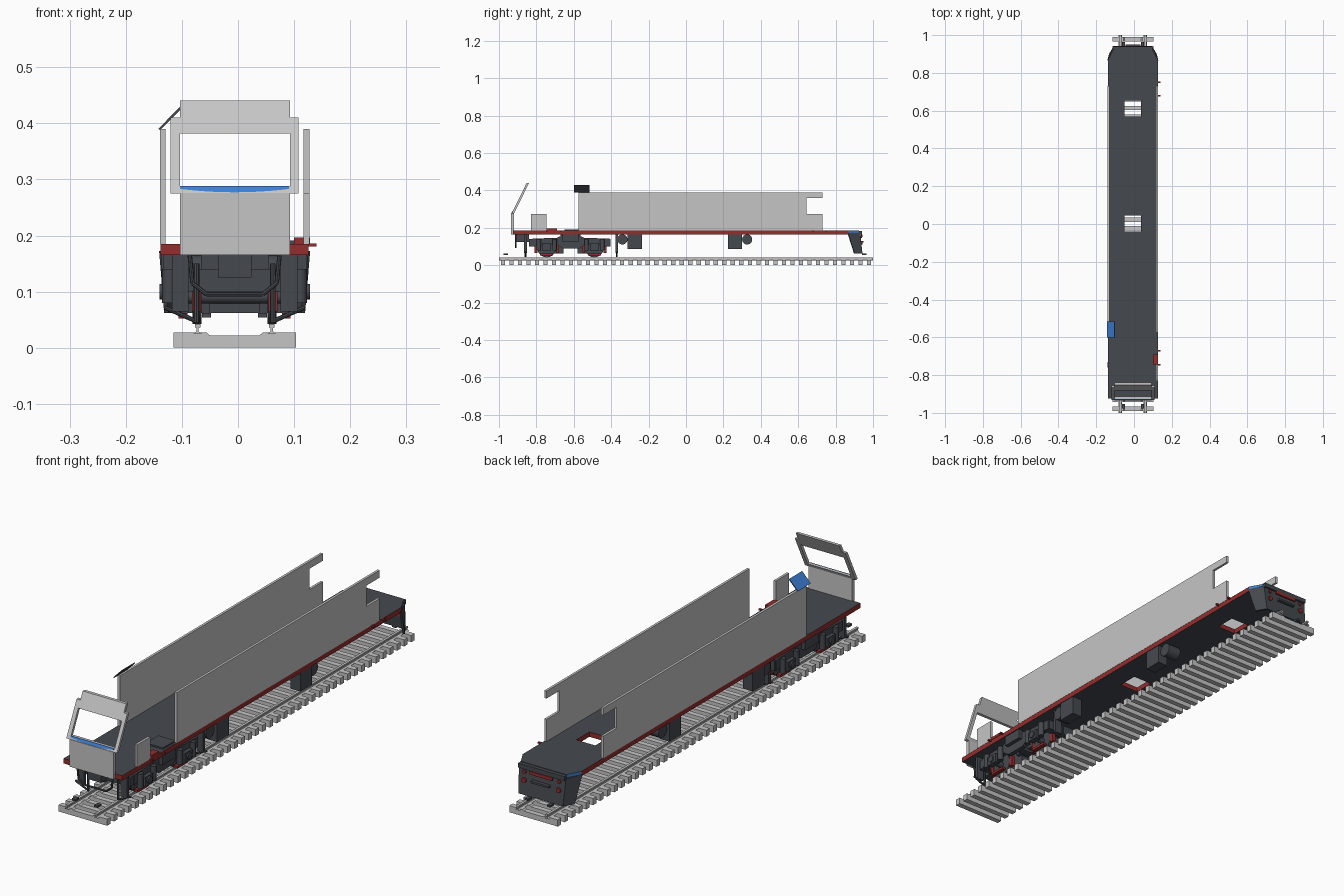
import bpy, bmesh, math
from mathutils import Matrix, Vector

old = bpy.data.objects.get("Cube")
if old:
    bpy.data.objects.remove(old, do_unlink=True)

MID = -0.006  # centre line of the vehicle


def material(name, rgb):
    m = bpy.data.materials.new(name)
    m.use_nodes = True
    m.diffuse_color = (*rgb, 1)
    m.node_tree.nodes["Principled BSDF"].inputs["Base Color"].default_value = (*rgb, 1)
    return m


GREY = material("light grey", (0.56, 0.56, 0.56))
DARK = material("charcoal", (0.06, 0.067, 0.078))
RED = material("dark red", (0.3, 0.026, 0.026))
BLUE = material("blue", (0.045, 0.21, 0.66))


def finish(name, bm, *mats):
    bmesh.ops.recalc_face_normals(bm, faces=bm.faces)
    me = bpy.data.meshes.new(name)
    bm.to_mesh(me)
    bm.free()
    ob = bpy.data.objects.new(name, me)
    bpy.context.collection.objects.link(ob)
    for m in mats:
        me.materials.append(m)
    return ob


def box(name, x, y, z, mat):
    """Box from (low, high) pairs."""
    bm = bmesh.new()
    size = [b - a for a, b in (x, y, z)]
    mid = [(a + b) / 2 for a, b in (x, y, z)]
    bmesh.ops.create_cube(bm, size=1, matrix=Matrix.Translation(mid) @ Matrix.Diagonal((*size, 1)))
    return finish(name, bm, mat)


def plate(name, polys, place, push, *mats):
    """Flat outline made of joined polygons, placed in space and thickened."""
    bm = bmesh.new()
    for p in polys:
        bm.faces.new([bm.verts.new(place(a, b)) for a, b in p])
    bmesh.ops.remove_doubles(bm, verts=bm.verts, dist=1e-5)
    out = bmesh.ops.extrude_face_region(bm, geom=bm.faces[:])
    new = [v for v in out["geom"] if isinstance(v, bmesh.types.BMVert)]
    bmesh.ops.translate(bm, verts=new, vec=push)
    return finish(name, bm, *mats)


def rect(a, b, c, d):
    return [(a, c), (b, c), (b, d), (a, d)]


def rod(name, p, q, r, mat, sides=20):
    p, q = Vector(p), Vector(q)
    bm = bmesh.new()
    turn = (q - p).to_track_quat('Z', 'Y').to_matrix().to_4x4()
    bmesh.ops.create_cone(bm, cap_ends=True, segments=sides, radius1=r, radius2=r,
                          depth=(q - p).length, matrix=Matrix.Translation((p + q) / 2) @ turn)
    ob = finish(name, bm, mat)
    for f in ob.data.polygons:
        f.use_smooth = len(f.vertices) == 4 and sides > 8
    return ob


def pair(s, inner, outer):
    """x range on one side of the centre line."""
    return sorted((MID + s * inner, MID + s * outer))


SIDES = (("left", 1), ("right", -1))

# Track: sleepers with raised ends, two rails
sleeper = [(-.109, 0), (.109, 0), (.109, .027), (.05, .027), (.044, .022),
           (-.044, .022), (-.05, .027), (-.109, .027)]
for i in range(44):
    y = -.978 + i * 1.956 / 43
    plate(f"sleeper_{i + 1}", [sleeper], lambda a, b: (MID + a, y - .011, b), (0, .022, 0), GREY)
rail = [(-.009, .025), (.009, .025), (.002, .029), (.002, .035), (.005, .036),
        (.005, .042), (-.005, .042), (-.005, .036), (-.002, .035), (-.002, .029)]
for side, s in SIDES:
    plate(f"rail_{side}", [rail], lambda a, b: (MID + s * .066 + a, -1, b), (0, 2, 0), GREY)

# Deck with two hatch openings and chamfered rear corners
xs = [-.138, -.108, -.05, .036, .096, .126]
ys = [-.925, -.04, .045, .57, .655, .87, .925]
cells = []
for i in range(5):
    for j in range(6):
        if not (i == 2 and j in (1, 3)) and not (i in (0, 4) and j == 5):
            cells.append(rect(xs[i], xs[i + 1], ys[j], ys[j + 1]))
cells += [[(xs[0], .87), (xs[1], .87), (xs[1], .925)], [(xs[4], .87), (xs[5], .87), (xs[4], .925)]]
deck = plate("deck", cells, lambda a, b: (a, b, .165), (0, 0, .02), DARK, RED, BLUE)
for f in deck.data.polygons:
    n, c = f.normal, f.center
    if abs(n.z) < .5 and c.y < .92:
        f.material_index = 2 if c.y > .872 else 1

# Side walls with the rear window notch
wall = [rect(-.575, .645, .185, .275), rect(-.575, .645, .275, .36), rect(-.575, .645, .36, .39),
        rect(.645, .73, .185, .275), rect(.645, .73, .36, .39)]
for side, s in SIDES:
    x = pair(s, .123, .133)
    plate(f"side_wall_{side}", wall, lambda a, b: (x[0], a, b), (.01, 0, 0), GREY)
box("door_panel", (.117, .127), (-.83, -.745), (.185, .275), GREY)

# Tilted side flap, blue outside
flap = plate("roof_flap", [[(-.142, .39), (-.103, .43), (-.101, .426), (-.139, .388)]],
             lambda a, b: (a, -.6, b), (0, .083, 0), DARK, BLUE)
for f in flap.data.polygons:
    if f.normal.z > .5 and f.normal.x < -.4:
        f.material_index = 1

# Front cab: lower panel, leaning window frame, blue sill
box("cab_lower_panel", (-.103, .093), (-.935, -.92), (.165, .276), GREY)


def lean(x, z):
    return (x, -.933 + (z - .275) * .49, z)


frame = [rect(a, b, c, d) for a, b in ((-.12, -.103), (.093, .108))
         for c, d in ((.275, .287), (.287, .382), (.382, .41))]
frame += [rect(-.103, .093, c, d) for c, d in ((.275, .287), (.382, .41), (.41, .441))]
plate("cab_window_frame", frame, lean, (0, .013, 0), GREY)
arc = [(MID + 1 + .0 - 1 + .097 * t / 6, .277 + .006 * (t / 6) ** 2) for t in range(-6, 7)]
plate("cab_blue_sill", [arc + [(.091, .288), (-.103, .288)]], lean, (0, -.002, 0), BLUE)

# Rear apron: tapering end face with chamfered wings
bm = bmesh.new()
top = [(-.131, .865), (-.104, .928), (.104, .928), (.131, .865)]
low = [(-.122, .9), (-.098, .94), (.098, .94), (.122, .9)]
rows = [[bm.verts.new((MID + x, y, z)) for x, y in row] for row, z in ((top, .172), (low, .062))]
for i in range(3):
    bm.faces.new((rows[0][i], rows[0][i + 1], rows[1][i + 1], rows[1][i]))
apron = finish("rear_apron", bm, DARK)
thick = apron.modifiers.new("thickness", "SOLIDIFY")
thick.thickness = .008
thick.offset = 0
box("rear_top_band", (-.11, .098), (.92, .94), (.165, .183), DARK)
box("rear_red_strip", (-.056, .044), (.936, .943), (.152, .165), RED)
box("rear_handle", (-.046, .034), (.935, .95), (.122, .13), DARK)
for side, s in SIDES:
    x = MID + s * .078
    rod(f"tail_lamp_{side}", (x, .93, .12), (x, .943, .12), .01, RED)
    rod(f"upper_lamp_{side}", (x, .93, .153), (x, .94, .153), .007, RED)

# Bogie under the front end
AXLES = (-.745, -.49)
side_frame = [(-.82, .1), (-.82, .142), (-.69, .147), (-.66, .16), (-.575, .16), (-.545, .147),
              (-.41, .142), (-.41, .1), (-.54, .112), (-.57, .09), (-.66, .09), (-.69, .112)]
for side, s in SIDES:
    x = pair(s, .092, .112)
    plate(f"bogie_frame_{side}", [side_frame], lambda a, b: (x[0], a, b), (.02, 0, 0), DARK)
    box(f"bogie_bolster_{side}", pair(s, .08, .128), (-.66, -.575), (.125, .184), DARK)
    for n, y in enumerate(AXLES, 1):
        box(f"axle_box_{side}_{n}", pair(s, .105, .128), (y - .024, y + .024), (.08, .118), DARK)
        w = pair(s, .059, .075)
        rod(f"wheel_{side}_{n}", (w[0], y, .091), (w[1], y, .091), .049, DARK, 32)
        rod(f"axle_cap_{side}_{n}", (MID + s * .12, y, .1), (MID + s * .134, y, .1), .014, DARK)
        box(f"brake_bar_{side}_{n}", pair(s, .084, .1), (y - .035, y + .035), (.052, .062), RED)
        for k, d in enumerate((-.042, .042), 1):
            rod(f"spring_{side}_{n}_{k}", (MID + s * .117, y + d, .08),
                (MID + s * .117, y + d, .14), .012, DARK, 12)
            box(f"brake_shoe_{side}_{n}_{k}", pair(s, .06, .076),
                (y + d * 1.35 - .008, y + d * 1.35 + .008), (.065, .11), RED)
    # Rail guards and their braces
    for n, y in enumerate((-.858, -.37), 1):
        box(f"guard_post_{side}_{n}", pair(s, .082, .112), (y - .007, y + .007), (.065, .165), DARK)
        rod(f"guard_brace_{side}_{n}", (MID + s * .125, y, .072), (MID + s * .07, y, .048), .004, DARK, 8)
        rod(f"sand_pipe_{side}_{n}", (MID + s * .068, y, .045), (MID + s * .068, y, .15), .005, DARK, 8)
for n, y in enumerate(AXLES, 1):
    rod(f"axle_{n}", (MID - .11, y, .091), (MID + .11, y, .091), .012, DARK)
for n, y in enumerate((-.825, -.6175, -.42), 1):
    box(f"bogie_crossbeam_{n}", (MID - .11, MID + .11), (y - .015, y + .015), (.1, .14), DARK)
for n, y in enumerate((-.7, -.535), 1):
    box(f"traction_motor_{n}", (MID - .045, MID + .045), (y - .045, y + .045), (.062, .135), DARK)
box("bogie_pivot", (MID - .06, MID + .06), (-.67, -.565), (.11, .166), DARK)
box("deck_cover", (.04, .117), (-.65, -.57), (.184, .191), DARK)

# Front pipe hoop and coupler block
hoop = [(-.08, .165), (-.075, .115), (-.05, .095), (.05, .095), (.075, .115), (.08, .165)]
for i in range(5):
    (a, b), (c, d) = hoop[i], hoop[i + 1]
    rod(f"front_hoop_{i + 1}", (MID + a, -.91, b), (MID + c, -.91, d), .004, DARK, 8)
box("coupler_block", (MID - .03, MID + .03), (-.915, -.84), (.125, .165), DARK)

# Underfloor equipment, track magnets, edge handles
for side, s in SIDES:
    for n, (y0, y1, cy) in enumerate(((-.312, -.235, -.34), (.225, .3, .327)), 1):
        box(f"equipment_box_{side}_{n}", pair(s, .085, .13), (y0, y1), (.088, .166), DARK)
        rod(f"air_tank_{side}_{n}", (MID + s * .06, cy, .138), (MID + s * .118, cy, .138), .027, DARK, 24)
    for end, y in (("front", -.965), ("rear", .952)):
        box(f"track_magnet_{side}_{end}", pair(s, .042, .058), (y - .012, y + .012), (.054, .062), DARK)
for n, y in enumerate((-.745, -.67, .68, .75), 1):
    box(f"edge_handle_{n}", (.125, .14), (y - .004, y + .004), (.18, .186), RED)
box("red_step", (.1, .128), (-.745, -.69), (.185, .196), RED)
